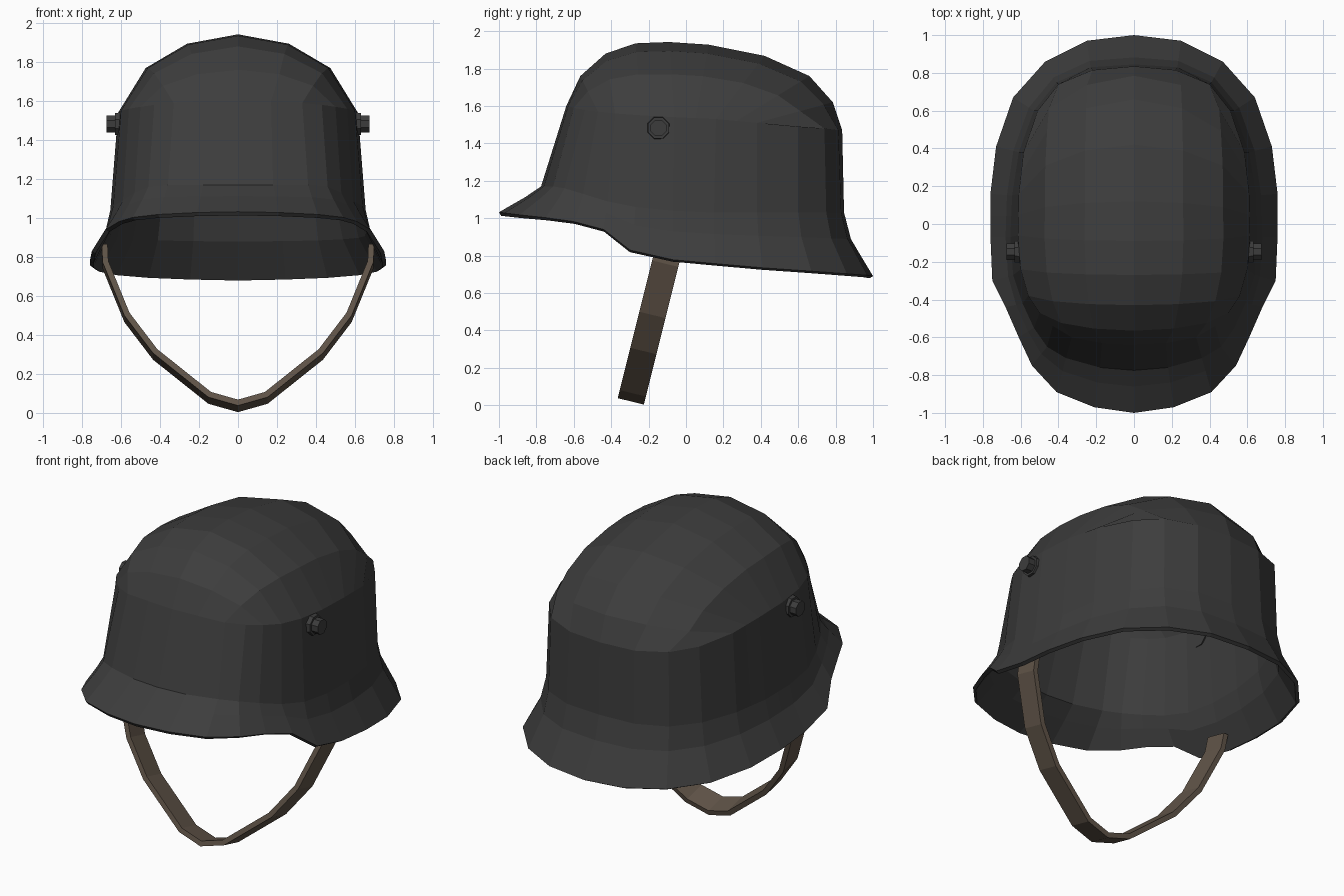
import bpy, bmesh, math
from mathutils import Vector, Matrix

if "Cube" in bpy.data.objects:
    bpy.data.objects.remove(bpy.data.objects["Cube"])


def material(name, rgb):
    m = bpy.data.materials.new(name)
    m.diffuse_color = (*rgb, 1)
    m.use_nodes = True
    m.node_tree.nodes["Principled BSDF"].inputs["Base Color"].default_value = m.diffuse_color
    return m


STEEL = material("dark_grey_steel", (0.046, 0.046, 0.046))
LEATHER = material("brown_leather", (0.12, 0.09, 0.066))


def make_object(name, bm, mat):
    me = bpy.data.meshes.new(name)
    bm.to_mesh(me)
    bm.free()
    me.materials.append(mat)
    ob = bpy.data.objects.new(name, me)
    bpy.context.collection.objects.link(ob)
    return ob


def mirror(ob):
    m = ob.modifiers.new("mirror", 'MIRROR')
    m.merge_threshold = 0.001


def solidify(ob, thickness, offset):
    s = ob.modifiers.new("thickness", 'SOLIDIFY')
    s.thickness, s.offset = thickness, offset
    s.use_even_offset = True


def refine(ring):
    """Add two side points so the dome gets more rows."""
    pts = [Vector(p) for p in ring]
    return pts[:5] + [(pts[4] + pts[5]) / 2, pts[5], (pts[5] + pts[6]) / 2] + pts[6:]


# Half outlines of the shell, from back centre round to front centre
RIM = refine([(0, 1, .69), (.25, .97, .695), (.47, .86, .703), (.64, .67, .717), (.73, .41, .735),
              (.76, .16, .757), (.76, -.07, .778), (.75, -.30, .83), (.68, -.44, .94), (.61, -.60, .982),
              (.54, -.75, 1.003), (.41, -.89, 1.018), (.21, -.97, 1.028), (0, -1, 1.032)])
CREASE = refine([(0, .845, 1.03), (.23, .83, 1.03), (.41, .75, 1.03), (.53, .60, 1.03), (.61, .38, 1.03),
                 (.645, .15, 1.03), (.655, -.07, 1.04), (.64, -.27, 1.06), (.59, -.42, 1.09),
                 (.53, -.55, 1.13), (.46, -.65, 1.16), (.36, -.71, 1.17), (.18, -.76, 1.17), (0, -.775, 1.17)])
BROW = refine([(0, .835, 1.47), (.22, .815, 1.47), (.40, .74, 1.48), (.51, .60, 1.49), (.585, .38, 1.51),
               (.61, .16, 1.53), (.615, -.06, 1.54), (.60, -.24, 1.55), (.56, -.38, 1.56),
               (.50, -.47, 1.57), (.43, -.54, 1.58), (.33, -.60, 1.59), (.17, -.63, 1.6), (0, -.64, 1.6)])
# Dome centre line (y, z), back to front, and cross-section weights
SPINE = [(.835, 1.47), (.785, 1.62), (.66, 1.76), (.42, 1.868), (.12, 1.928), (-.09, 1.942),
         (-.27, 1.935), (-.43, 1.88), (-.565, 1.76), (-.64, 1.6)]
ACROSS, HEIGHT = (0, .425, .77, 1), (1, .88, .57, 0)

# Middle of the flare, hollowed at the back and nearly straight at the visor
FLARE = []
for c, r in zip(CREASE, RIM):
    f = .24 if c[1] > -.3 else .38
    FLARE.append((c[0] + f * (r[0] - c[0]), c[1] + f * (r[1] - c[1]), c[2] + .42 * (r[2] - c[2])))

# Helmet shell
bm = bmesh.new()
rings = [[bm.verts.new(p) for p in ring] for ring in (RIM, FLARE, CREASE, BROW)]
for lo, hi in zip(rings, rings[1:]):
    for i in range(len(lo) - 1):
        bm.faces.new((lo[i], hi[i], hi[i + 1], lo[i + 1]))
brow = rings[-1]
grid = [brow[0:4]]
for r in range(1, len(SPINE) - 1):
    side = brow[3 + r]
    row = []
    for c in range(3):
        w = HEIGHT[c]
        y = side.co.y + (SPINE[r][0] - side.co.y) * w
        z = side.co.z + (SPINE[r][1] - side.co.z) * w
        row.append(bm.verts.new((side.co.x * ACROSS[c], y, z)))
    grid.append(row + [side])
grid.append([brow[-1 - c] for c in range(4)])
for a, b in zip(grid, grid[1:]):
    for c in range(3):
        bm.faces.new((a[c], b[c], b[c + 1], a[c + 1]))
bmesh.ops.recalc_face_normals(bm, faces=bm.faces)
bm.normal_update()
if max(bm.faces, key=lambda f: f.calc_center_median().z).normal.z < 0:
    bmesh.ops.reverse_faces(bm, faces=bm.faces)
shell = make_object("helmet_shell", bm, STEEL)
mirror(shell)
solidify(shell, .022, -1)

# Side vent lugs: wide collar with a narrower peg
bm = bmesh.new()
for x0, x1, r0, r1 in ((.59, .632, .066, .06), (.60, .675, .046, .046)):
    bmesh.ops.create_cone(bm, cap_ends=True, segments=8, radius1=r0, radius2=r1, depth=x1 - x0,
                          matrix=Matrix.Translation(((x0 + x1) / 2, -.147, 1.482))
                          @ Matrix.Rotation(math.pi / 2, 4, 'Y')
                          @ Matrix.Rotation(math.pi / 8, 4, 'Z'))
mirror(make_object("vent_lugs", bm, STEEL))

# Chin strap: a slanted band hanging in a curve
bm = bmesh.new()
wide = Vector((0, .07, -.017))
pairs = []
for x, z in ((0, .036), (.145, .077), (.425, .3), (.57, .49), (.68, .76), (.684, .85)):
    p = Vector((x, -.293 + .25 * (z - .03), z))
    pairs.append((bm.verts.new(p - wide), bm.verts.new(p + wide)))
for (a, b), (c, d) in zip(pairs, pairs[1:]):
    bm.faces.new((a, b, d, c))
strap = make_object("chin_strap", bm, LEATHER)
mirror(strap)
solidify(strap, .03, 0)
